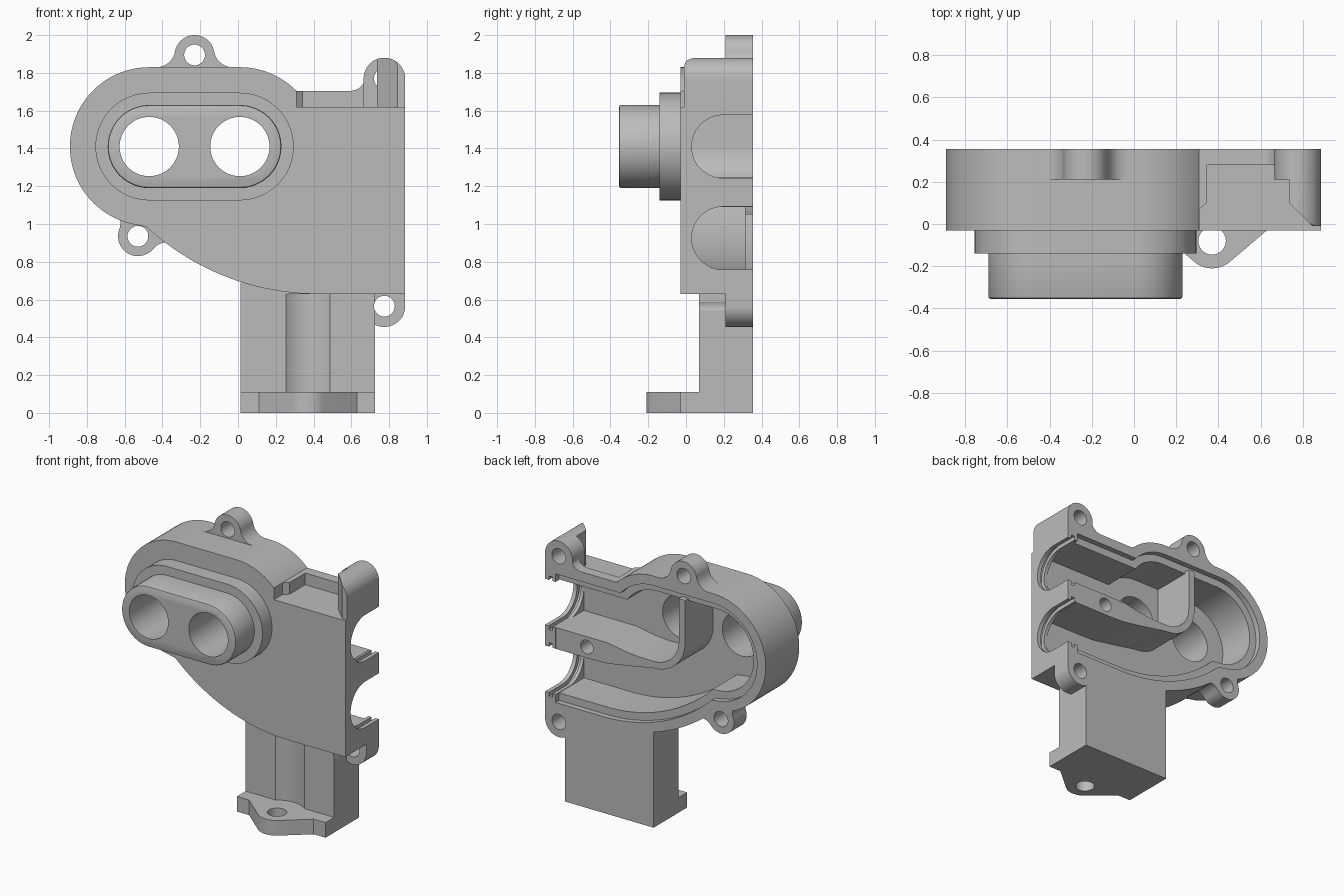
import bpy, bmesh
from math import sin, cos, pi, radians, sqrt, atan2
from mathutils import Vector

cube = bpy.data.objects.get("Cube")
if cube:
    bpy.data.objects.remove(cube, do_unlink=True)

grey = bpy.data.materials.new("matte grey")
grey.use_nodes = True
grey.diffuse_color = (0.5, 0.5, 0.5, 1)
grey.node_tree.nodes["Principled BSDF"].inputs["Base Color"].default_value = (0.5, 0.5, 0.5, 1)

BACK, FRONT, ROW = 0.355, -0.03, 1.41      # back plane, front plane, port height
PORTS = (-0.47, 0.01)


def arc(cx, cy, r, a0, a1, n=24):
    return [(cx + r * cos(radians(a0 + (a1 - a0) * i / n)),
             cy + r * sin(radians(a0 + (a1 - a0) * i / n))) for i in range(n + 1)]


def prism(name, pts, lo, hi, axis="y"):
    """Extrude a closed 2D profile along one axis."""
    place = {"x": lambda p, d: (d, p[0], p[1]),
             "y": lambda p, d: (p[0], d, p[1]),
             "z": lambda p, d: (p[0], p[1], d)}[axis]
    bm = bmesh.new()
    face = bm.faces.new([bm.verts.new(place(p, lo)) for p in pts])
    grown = bmesh.ops.extrude_face_region(bm, geom=[face])["geom"]
    shift = Vector(place((0, 0), hi - lo))
    bmesh.ops.translate(bm, vec=shift, verts=[v for v in grown if isinstance(v, bmesh.types.BMVert)])
    bmesh.ops.recalc_face_normals(bm, faces=bm.faces)
    mesh = bpy.data.meshes.new(name)
    bm.to_mesh(mesh)
    bm.free()
    obj = bpy.data.objects.new(name, mesh)
    bpy.context.collection.objects.link(obj)
    mesh.materials.append(grey)
    return obj


def apply(obj, mod):
    bpy.context.view_layer.objects.active = obj
    bpy.ops.object.modifier_apply(modifier=mod.name)


def combine(obj, tool, mode):
    mod = obj.modifiers.new("combine", "BOOLEAN")
    mod.operation, mod.solver, mod.object = mode, "EXACT", tool
    apply(obj, mod)
    bpy.data.objects.remove(tool, do_unlink=True)


def add(obj, *args):
    combine(obj, prism("piece", *args), "UNION")


def cut(obj, *args):
    combine(obj, prism("cutter", *args), "DIFFERENCE")


def disc(x, z, r):
    return arc(x, z, r, 0, 352.5, 47)


def stadium(r):
    return arc(PORTS[1], ROW, r, -90, 90) + arc(PORTS[0], ROW, r, 90, 270)


def outline(t, right):
    """Housing silhouette, moved inward by t and closed at x = right."""
    r, top = 0.42 - t, 1.705 - t
    a = 180 / pi * atan2(top - ROW, sqrt(r * r - (top - ROW) ** 2))
    pts = [(right, 0.63 + t), (right, top)]
    pts += arc(PORTS[1], ROW, r, a, 90) + arc(PORTS[0], ROW, r, 90, 262, 48)
    sweep = arc(0.42, 1.96, 1.33 - t, 225, 270, 40)
    return pts + [p for p in sweep if p[0] > pts[-1][0] + 0.01
                  and (p[0] - PORTS[0]) ** 2 + (p[1] - ROW) ** 2 > r * r]


def lug(x, z, turn, r=0.105, h=0.065, f=0.1):
    """Screw ear with concave fillets, pointing up before it is turned."""
    c = sqrt((r + f) ** 2 - (h - f) ** 2)
    a = 180 / pi * atan2(f - h, c)
    half = arc(c, f, f, 270, 180 + a, 10)
    pts = half + arc(0, h, r, a, 180 - a, 28) + [(-px, py) for px, py in reversed(half)]
    pts += [(-c, -0.08), (c, -0.08)]
    s, k = sin(radians(turn)), cos(radians(turn))
    return [(x + px * k - (py - h) * s, z + px * s + (py - h) * k) for px, py in pts]


# Main housing shell
housing = prism("housing", outline(0, 0.885), FRONT, BACK)

# Corner pillar with a sloped plan and a rounded front top edge
add(housing, arc(0.775, 1.77, 0.11, 0, 180) + [(0.665, 1.58), (0.885, 1.58)], -0.01, BACK)
add(housing, [(0.68, 1.68), (0.68, 1.82)] + arc(0.595, 1.785, 0.08, 0, -90, 10), 0.28, BACK)
cut(housing, [(0.31, -0.1), (0.31, 0.07), (0.345, 0.1), (0.345, 0.28), (0.665, 0.28),
              (0.665, 0.21), (0.735, 0.21), (0.735, 0.1), (0.845, -0.01), (0.92, -0.01),
              (0.92, -0.1)], 1.62, 2.1, "z")
cut(housing, [(-0.05, 1.82), (-0.05, 1.95), (0.04, 1.95)] + arc(0.04, 1.83, 0.05, 90, 180, 8),
    0.6, 1, "x")

# Screw ears
add(housing, lug(-0.23, 1.895, 0), 0.21, BACK)
add(housing, lug(-0.53, 0.935, 150), 0.21, BACK)
add(housing, arc(0.775, 0.565, 0.11, 180, 360) + [(0.885, 0.7), (0.665, 0.7)], 0.21, BACK)

# Leg with a screwdriver groove, and its foot tab
leg = prism("leg", [(0.012, 0), (0.725, 0), (0.725, 0.66), (0.012, 0.69)], 0.07, BACK)
cut(leg, disc(0.37, -0.08, 0.19), -0.1, 0.629, "z")
add(leg, [(0.012, 0.2), (0.012, -0.03), (0.11, -0.03)] + arc(0.37, -0.08, 0.13, 230, 308, 16)
    + [(0.63, -0.03), (0.725, -0.03), (0.725, 0.2)], 0, 0.11, "z")
cut(leg, disc(0.37, -0.08, 0.065), -0.1, 0.2, "z")
combine(housing, leg, "UNION")

# Hollow the back, with a stepped sealing rim
cut(housing, outline(0.125, 0.80), 0.03, 0.5)
cut(housing, outline(0.07, 0.80), 0.315, 0.5)

# Two side inlets, each with a ring groove
for z in (ROW, 0.925):
    for r, x0, x1 in ((0.167, 0.7, 1), (0.195, 0.825, 0.855)):
        cut(housing, [(0.5, z - r)] + [(0.5, z + r)] + arc(0.197, z, r, 90, 270), x0, x1, "x")

# Screw holes
for x, z, y0 in ((-0.23, 1.895, 0), (-0.53, 0.935, 0), (0.775, 1.77, 0.2), (0.775, 0.565, 0)):
    cut(housing, disc(x, z, 0.055), y0, 0.5)

# Twin port: flange and nose with a softened lip
flange = prism("twin_port", stadium(0.285), -0.14, 0)
nose = prism("port_nose", stadium(0.22), -0.355, -0.01)
soft = nose.modifiers.new("lip", "BEVEL")
soft.width, soft.segments, soft.limit_method, soft.angle_limit = 0.012, 2, "ANGLE", radians(40)
apply(nose, soft)
combine(flange, nose, "UNION")
combine(housing, flange, "UNION")
for x in PORTS:
    cut(housing, disc(x, ROW, 0.157), -0.5, 0.1)

# Divider between the two channels, curling around the inner port
divider = prism("channel_divider",
                [(0.81, 1.09), (0.81, 1.245), (0.38, 1.245), (0.25, 1.222), (0.13, 1.21)]
                + arc(PORTS[1], ROW, 0.2, 270, 180) + [(-0.19, 1.72), (-0.24, 1.72)]
                + arc(PORTS[1], ROW, 0.25, 180, 270) + [(0.2, 1.125), (0.38, 1.095), (0.5, 1.09)],
                0.02, 0.354)
cut(divider, disc(0.55, 1.17, 0.05), 0.15, 0.5)

for obj in (housing, divider):
    bpy.ops.object.select_all(action="DESELECT")
    obj.select_set(True)
    bpy.context.view_layer.objects.active = obj
    bpy.ops.object.shade_smooth_by_angle(angle=radians(25))
